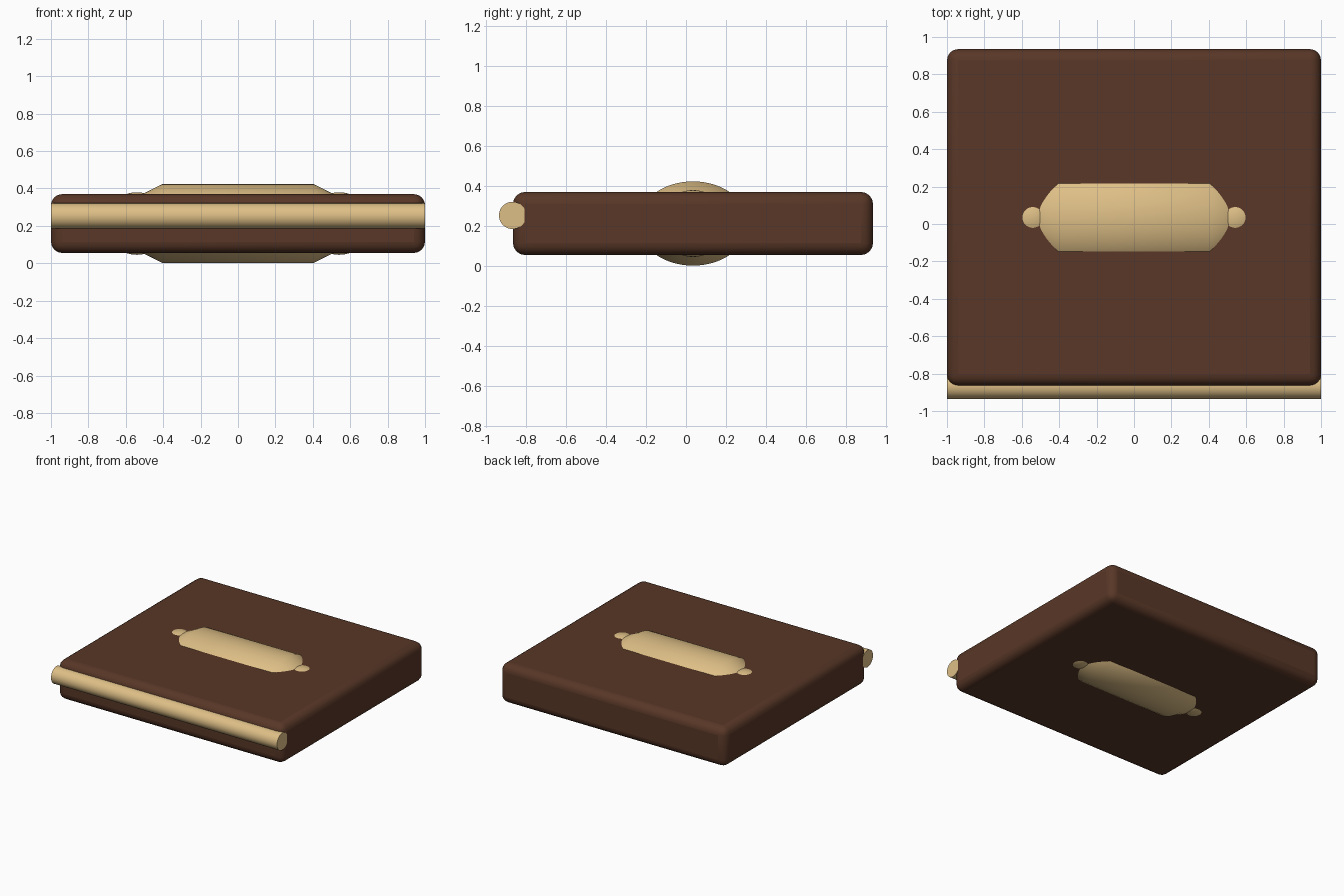
import bpy
import bmesh
import math
from mathutils import Matrix

if "Cube" in bpy.data.objects:
    bpy.data.objects.remove(bpy.data.objects["Cube"], do_unlink=True)


def make_material(name, rgb):
    mat = bpy.data.materials.new(name)
    mat.use_nodes = True
    mat.diffuse_color = (*rgb, 1)
    mat.node_tree.nodes["Principled BSDF"].inputs["Base Color"].default_value = (*rgb, 1)
    return mat


brown = make_material("dark brown", (0.098, 0.038, 0.02))
tan = make_material("tan", (0.73, 0.52, 0.24))

MID_Y, MID_Z = 0.035, 0.2125


def add_object(name, bm, mat, location, bevel=0):
    mesh = bpy.data.meshes.new(name)
    bmesh.ops.recalc_face_normals(bm, faces=bm.faces)
    bm.to_mesh(mesh)
    bm.free()
    mesh.materials.append(mat)
    obj = bpy.data.objects.new(name, mesh)
    obj.location = location
    bpy.context.collection.objects.link(obj)
    if bevel:
        mod = obj.modifiers.new("Rounded edges", "BEVEL")
        mod.width = bevel
        mod.segments = 4
    bpy.ops.object.select_all(action="DESELECT")
    obj.select_set(True)
    bpy.context.view_layer.objects.active = obj
    bpy.ops.object.shade_smooth_by_angle(angle=math.radians(32))
    return obj


def lathe_x(profile, sides=48, scale_y=1):
    """Solid along x from (x, radius) rings, optionally widened in y."""
    bm = bmesh.new()
    rings = []
    for x, r in profile:
        angles = [math.tau * i / sides for i in range(sides)]
        rings.append([bm.verts.new((x, r * scale_y * math.cos(a), r * math.sin(a)))
                      for a in angles])
    for a, b in zip(rings, rings[1:]):
        for i in range(sides):
            j = (i + 1) % sides
            bm.faces.new((a[i], a[j], b[j], b[i]))
    bm.faces.new(rings[0])
    bm.faces.new(rings[-1])
    return bm


# Rounded slab
bm = bmesh.new()
bmesh.ops.create_cube(bm, size=1, matrix=Matrix.Diagonal((2, 1.8, 0.315, 1)))
add_object("slab", bm, brown, (0, MID_Y, MID_Z), bevel=0.06)

# Rod along the front edge
add_object("front_rod", lathe_x([(-0.9995, 0.068), (0.9995, 0.068)]), tan,
           (0, -0.867, 0.253))

# Oval barrel with tapered ends, set through the slab
barrel = [(-0.505, 0.161), (-0.405, 0.2105), (0.405, 0.2105), (0.505, 0.161)]
add_object("barrel", lathe_x(barrel, 64, 1.31), tan, (0, MID_Y, MID_Z))

# Ball at each end of the barrel
for side, name in ((-1, "right_ball"), (1, "left_ball")):
    bm = bmesh.new()
    bmesh.ops.create_uvsphere(bm, u_segments=64, v_segments=48, radius=0.167)
    add_object(name, bm, tan, (side * 0.541, MID_Y, MID_Z))
